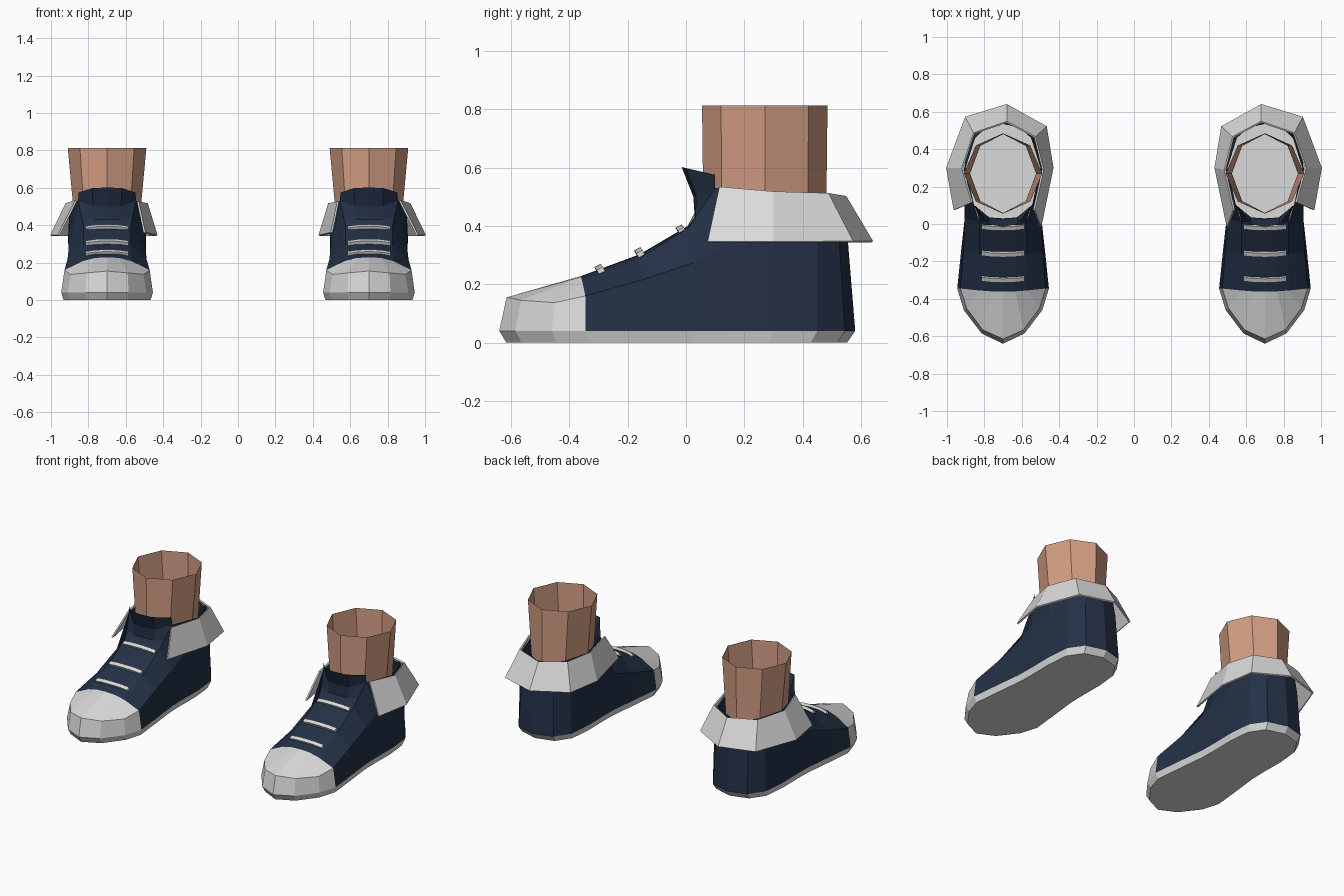
import bpy, bmesh
from mathutils import Vector

if "Cube" in bpy.data.objects:
    bpy.data.objects.remove(bpy.data.objects["Cube"])


def material(name, rgb):
    m = bpy.data.materials.new(name)
    m.diffuse_color = (*rgb, 1)
    m.use_nodes = True
    m.node_tree.nodes["Principled BSDF"].inputs["Base Color"].default_value = m.diffuse_color
    return m


WHITE = material("off_white_rubber", (0.70, 0.70, 0.70))
NAVY = material("navy_canvas", (0.017, 0.030, 0.062))
SKIN = material("skin", (0.65, 0.34, 0.23))
CENTRE = 0.70


def build(name, side, grids, mats, caps=(), mirror=False, rule=None, thick=0):
    """Mesh from grids of points (rows x columns); local +x points outwards."""
    bm = bmesh.new()
    for flip in ((1, -1) if mirror else (1,)):
        def vert(p):
            return bm.verts.new((side * (CENTRE + flip * p[0]), p[1], p[2]))
        for rows in grids:
            vs = [[vert(p) for p in row] for row in rows]
            for a, b in zip(vs, vs[1:]):
                for i in range(len(a) - 1):
                    bm.faces.new((a[i], a[i + 1], b[i + 1], b[i]))
    for ring in caps:
        bm.faces.new([bm.verts.new((side * (CENTRE + p[0]), p[1], p[2])) for p in ring])
    bmesh.ops.remove_doubles(bm, verts=bm.verts, dist=0.0005)
    bmesh.ops.dissolve_degenerate(bm, edges=bm.edges, dist=0.0005)
    bmesh.ops.recalc_face_normals(bm, faces=bm.faces)
    if rule:
        for f in bm.faces:
            f.material_index = rule(f.calc_center_median())
    me = bpy.data.meshes.new(name)
    bm.to_mesh(me)
    bm.free()
    for m in mats:
        me.materials.append(m)
    ob = bpy.data.objects.new(name, me)
    bpy.context.collection.objects.link(ob)
    if thick:
        mod = ob.modifiers.new("thickness", "SOLIDIFY")
        mod.thickness = thick
        mod.offset = 0
    return ob


# Half outline of the shoe from toe to heel
outline = [(0, -.64), (.115, -.585), (.21, -.46), (.245, -.345), (.225, -.15),
           (.205, .03), (.203, .14), (.205, .30), (.19, .45), (.125, .545), (0, .58)]
crease = [(0, -.615, .155), (.11, -.565, .145), (.195, -.45, .137), (.228, -.345, .16),
          (.212, -.15, .215), (.205, .03, .275), (.205, .14, .33), (.208, .30, .345),
          (.18, .45, .345), (.115, .525, .345), (0, .555, .345)]
top = [(0, -.36, .228), (.065, -.36, .225), (.13, -.355, .208), (.13, -.355, .208),
       (.125, -.16, .29), (.125, .01, .395), (.155, .10, .53), (.20, .30, .512),
       (.15, .46, .508), (.09, .515, .503), (0, .535, .50)]
sole_top = [(x, y, .04) for x, y in outline]
sole_low = [(x * .95, y * .957 - .003, 0) for x, y in outline]

# Lace panel running up into the flared tongue
panel = [
    [(0, -.36, .228), (.065, -.36, .225), (.13, -.355, .208)],
    [(0, -.16, .302), (.065, -.16, .300), (.125, -.16, .29)],
    [(0, .01, .402), (.065, .01, .400), (.125, .01, .395)],
]
tongue = [
    panel[-1],
    [(0, .03, .43), (.07, .032, .432), (.135, .05, .44)],
    [(0, .025, .50), (.075, .035, .502), (.155, .10, .53)],
    [(0, -.015, .602), (.08, .00, .598), (.152, .10, .575)],
]

# Folded-down collar: ridge around the opening, and its flared lower hem
ridge = [(.165, .115, .532), (.217, .30, .516), (.155, .485, .51), (-.02, .545, .50),
         (-.17, .465, .51), (-.213, .29, .516), (-.165, .075, .525)]
hem = [(.26, .075, .345), (.30, .30, .345), (.20, .57, .345), (-.02, .637, .345),
       (-.23, .52, .345), (-.265, .30, .345), (-.20, -.015, .36)]

# Eight-sided ankle
octagon = [(0, -.215), (.145, -.15), (.21, 0), (.145, .15),
           (0, .215), (-.145, .15), (-.21, 0), (-.145, -.15), (0, -.215)]


def full_ring(half):
    return half + [(-x, y, z) for x, y, z in half[-2:0:-1]]


for side, tag in ((1, "right"), (-1, "left")):
    # Rubber sole, closed above and below
    build(tag + "_sole", side, [[sole_low, sole_top]], [WHITE],
          caps=[full_ring(sole_low), full_ring(sole_top)], mirror=True)

    # Canvas upper with a white toe cap
    build(tag + "_upper", side, [[sole_top, crease, top], panel, tongue], [NAVY, WHITE],
          mirror=True, rule=lambda c: 1 if c.y < -.362 else 0)

    # Collar
    build(tag + "_collar", side, [[ridge, hem]], [WHITE], thick=.01)

    # Ankle tube, open at both ends
    rings = [[(x * s, .27 + y * t, z) for x, y in octagon]
             for s, t, z in ((.84, .98, .45), (1, 1, .812))]
    build(tag + "_ankle", side, [rings], [SKIN])

    # Three bent laces across the panel
    for n, (y, z) in enumerate(((-.298, .248), (-.162, .305), (-.02, .383)), 1):
        along = Vector((0, .88, .47)) * .012
        up = Vector((0, -.47, .88)) * .012
        corners = [along + up, along - up, -along - up, -along + up, along + up]
        bars = []
        for c in corners:
            bars.append([(x, y + dy + c.y, z + dz + c.z) for x, dy, dz in
                         ((0, 0, .006), (.06, .002, .004), (.115, .008, -.004))])
        ends = [[(s * b[-1][0], b[-1][1], b[-1][2]) for b in bars[:4]] for s in (1, -1)]
        build(f"{tag}_lace_{n}", side, [bars], [WHITE], caps=ends, mirror=True)
